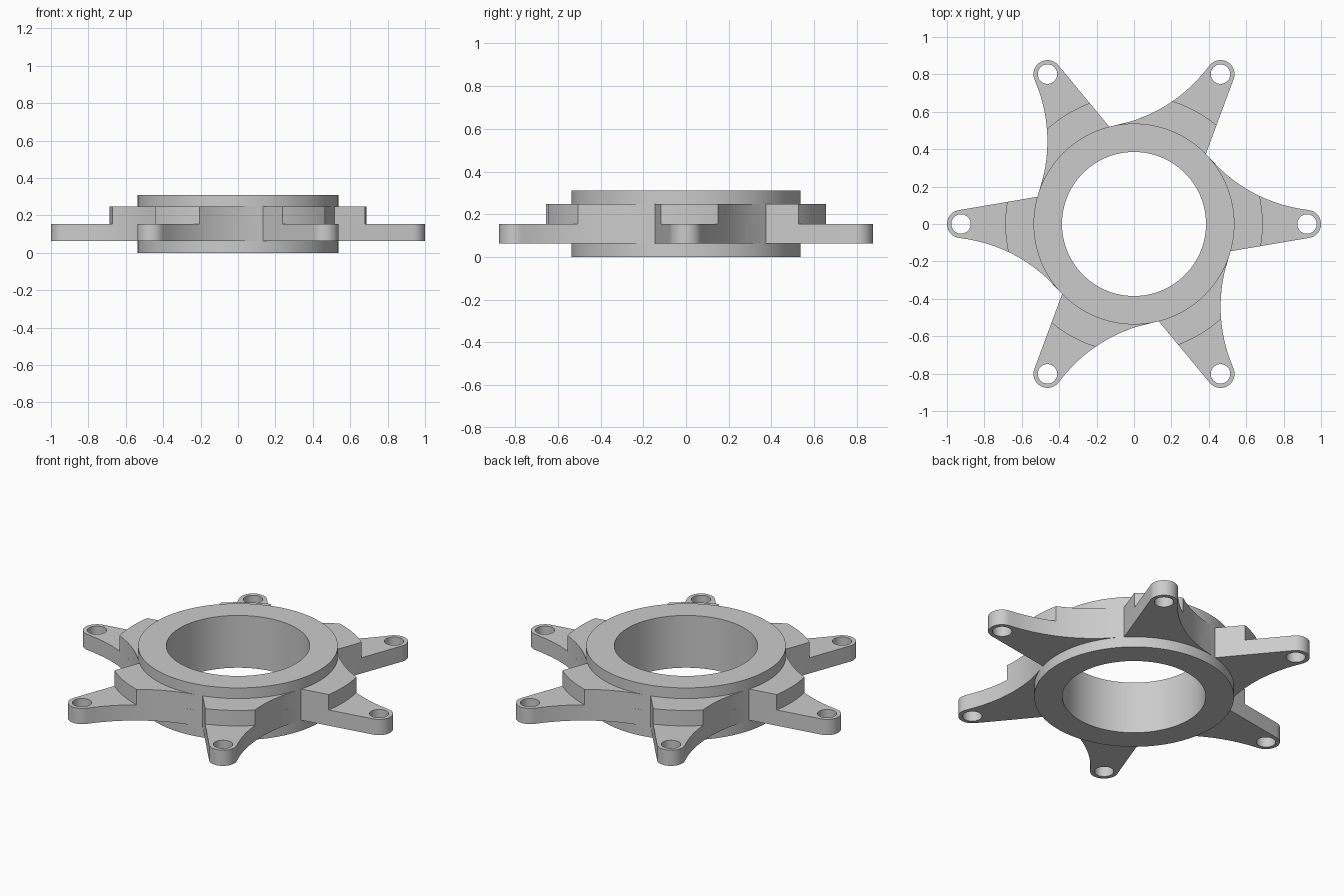
import bpy, bmesh
from math import radians, sin, cos, acos, asin, sqrt, pi, tau
from mathutils import Matrix, Vector

cube = bpy.data.objects.get("Cube")
if cube:
    bpy.data.objects.remove(cube, do_unlink=True)

# Main dimensions
BORE, HUB, STEP, TIP = 0.385, 0.537, 0.688, 0.925   # radii from the centre
BOSS, HOLE = 0.075, 0.052                           # rounded arm end and bolt hole
HEIGHT, ARM_LOW, ARM_TOP, STEP_TOP = 0.31, 0.062, 0.155, 0.247
ROOT = 0.48                                         # arms start inside the hub
FILLET, FILLET_ANGLE = 0.82, radians(41)            # concave arm edge, tangent to the hub
SLANT = radians(9.65)                               # straight arm edge

grey = bpy.data.materials.new("satin grey metal")
grey.use_nodes = True
grey.diffuse_color = (0.6, 0.6, 0.6, 1)
grey.node_tree.nodes["Principled BSDF"].inputs["Base Color"].default_value = (0.6, 0.6, 0.6, 1)


def polar(r, a):
    return Vector((r * cos(a), r * sin(a), 0))


def concave(r):
    """Point on the concave edge at distance r from the centre."""
    d = HUB + FILLET
    c = (r * r + d * d - FILLET * FILLET) / (2 * r * d)
    return polar(r, FILLET_ANGLE - acos(min(1, c)))


def straight(r):
    """Point on the straight edge at distance r from the centre."""
    d = TIP * sin(SLANT) + BOSS
    return polar(r, SLANT - asin(d / r))


def arc(r, start, end, steps, centre=Vector()):
    return [centre + polar(r, start + (end - start) * i / steps) for i in range(steps + 1)]


def angle(p):
    return Vector((1, 0)).angle_signed(p.to_2d()) * -1


def make_object(name, bm):
    bmesh.ops.recalc_face_normals(bm, faces=bm.faces)
    mesh = bpy.data.meshes.new(name)
    bm.to_mesh(mesh)
    bm.free()
    mesh.materials.append(grey)
    obj = bpy.data.objects.new(name, mesh)
    bpy.context.collection.objects.link(obj)
    bpy.ops.object.select_all(action='DESELECT')
    obj.select_set(True)
    bpy.context.view_layer.objects.active = obj
    bpy.ops.object.shade_smooth_by_angle(angle=radians(30))
    return obj


def plate(name, loops, low, high):
    """Flat plate from an outline and optional hole loops."""
    bm = bmesh.new()
    for loop in loops:
        verts = [bm.verts.new((p.x, p.y, low)) for p in loop]
        for i, v in enumerate(verts):
            bm.edges.new((verts[i - 1], v))
    bmesh.ops.triangle_fill(bm, edges=bm.edges[:], use_beauty=True)
    bmesh.ops.dissolve_limit(bm, angle_limit=0.01, verts=[], edges=bm.edges[:])
    top = bmesh.ops.extrude_face_region(bm, geom=bm.faces[:], use_keep_orig=True)["geom"]
    bmesh.ops.translate(bm, vec=(0, 0, high - low),
                        verts=[g for g in top if isinstance(g, bmesh.types.BMVert)])
    return make_object(name, bm)


# Hub ring: rectangular section turned around z
bm = bmesh.new()
section = [bm.verts.new(p) for p in
           ((BORE, 0, 0), (HUB, 0, 0), (HUB, 0, HEIGHT), (BORE, 0, HEIGHT))]
edges = [bm.edges.new((section[i - 1], v)) for i, v in enumerate(section)]
bmesh.ops.spin(bm, geom=section + edges, cent=(0, 0, 0), axis=(0, 0, 1),
               angle=tau, steps=128, use_merge=True)
bmesh.ops.remove_doubles(bm, verts=bm.verts[:], dist=0.0001)
make_object("hub_ring", bm)

# Outlines shared by the six arms
tip = Vector((TIP, 0, 0))
to_fillet = polar(HUB + FILLET, FILLET_ANGLE) - tip
end_angle = angle(to_fillet)
reach = (tip + polar(BOSS, end_angle)).length


def edge_to(limit, steps=24):
    """Concave edge from a given radius inwards to the hub."""
    return [concave(limit + (HUB - limit) * (i / steps) ** 0.7) for i in range(1, steps + 1)]


root = arc(ROOT, FILLET_ANGLE, angle(straight(ROOT)), 16)
arm_outline = root + arc(BOSS, SLANT - pi / 2, end_angle, 24, tip) + edge_to(reach)
bolt_hole = arc(HOLE, 0, tau, 32, tip)[:-1]
step_outline = (root + arc(STEP, angle(straight(STEP)), angle(concave(STEP)), 12)
                + edge_to(STEP))

arm = plate("arm_1", [arm_outline, bolt_hole], ARM_LOW, ARM_TOP)
step = plate("arm_step_1", [step_outline], ARM_TOP, STEP_TOP)

# Repeat each arm and its raised step around the hub
for i in range(1, 6):
    for part, name in ((arm, "arm"), (step, "arm_step")):
        copy = part.copy()
        copy.name = f"{name}_{i + 1}"
        copy.matrix_world = Matrix.Rotation(i * tau / 6, 4, 'Z')
        bpy.context.collection.objects.link(copy)
